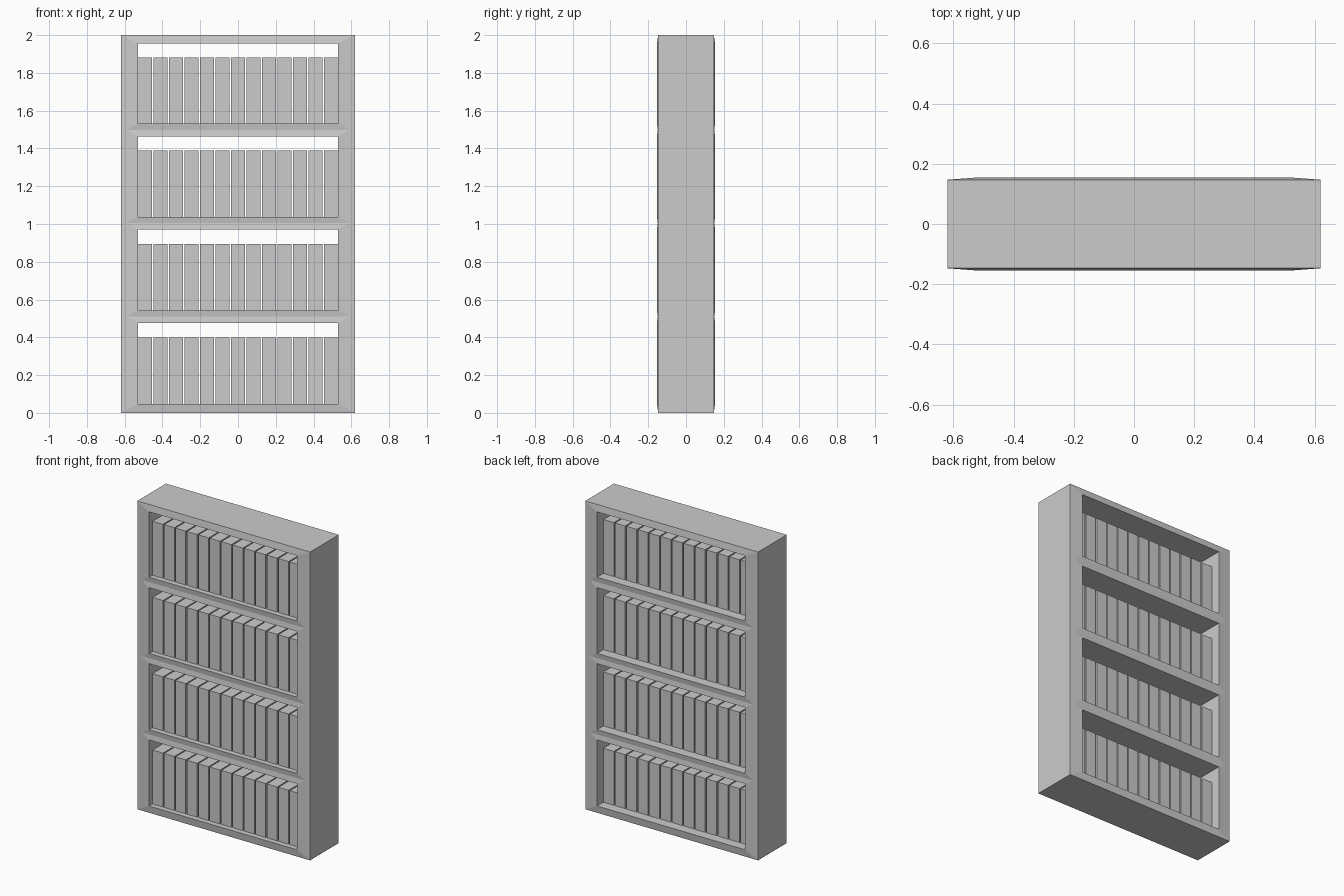
import bpy, bmesh

if "Cube" in bpy.data.objects:
    bpy.data.objects.remove(bpy.data.objects["Cube"])

HW, H = 0.62, 2.0            # outer half width, height
OW = 0.53                    # half width of the openings
YE, YI = 0.147, 0.154        # face depth at outer edge / at opening edge
BAYS = [(0.048, 0.476), (0.543, 0.971), (1.038, 1.464), (1.532, 1.956)]
VX = 0.59                    # where the shelf creases meet the side posts
VY = YE + (YI - YE) * (HW - VX) / (HW - OW)


def finish(bm, name):
    bmesh.ops.remove_doubles(bm, verts=bm.verts, dist=1e-5)
    bmesh.ops.recalc_face_normals(bm, faces=bm.faces)
    mesh = bpy.data.meshes.new(name)
    bm.to_mesh(mesh)
    bm.free()
    obj = bpy.data.objects.new(name, mesh)
    bpy.context.collection.objects.link(obj)
    return obj


def face(bm, pts):
    bm.faces.new([bm.verts.new(p) for p in pts])


# Case: open front and back, sloped face frame with creased shelves
bm = bmesh.new()
creases = [(BAYS[i][1] + BAYS[i + 1][0]) / 2 for i in range(3)]
for f in (-1, 1):
    # side posts
    for s in (-1, 1):
        pts = [(s * HW, f * YE, H), (s * HW, f * YE, 0)]
        for i, (a, b) in enumerate(BAYS):
            pts += [(s * OW, f * YI, a), (s * OW, f * YI, b)]
            if i < 3:
                pts.append((s * VX, f * VY, creases[i]))
        face(bm, pts)
    # bottom rail, top rail and the two slopes of every shelf edge
    strips = [(HW, YE, 0, BAYS[0][0]), (HW, YE, H, BAYS[-1][1])]
    for i, c in enumerate(creases):
        strips += [(VX, VY, c, BAYS[i][1]), (VX, VY, c, BAYS[i + 1][0])]
    for x, y, z0, z1 in strips:
        face(bm, [(-x, f * y, z0), (x, f * y, z0), (OW, f * YI, z1), (-OW, f * YI, z1)])


# outer walls and opening walls running front to back
def tube(w, y, z0, z1):
    loop = [(-w, z0), (w, z0), (w, z1), (-w, z1)]
    for (xa, za), (xb, zb) in zip(loop, loop[1:] + loop[:1]):
        face(bm, [(xa, -y, za), (xb, -y, zb), (xb, y, zb), (xa, y, za)])


tube(HW, YE, 0, H)
for a, b in BAYS:
    tube(OW, YI, a, b)
finish(bm, "bookcase_frame")

# Rows of equal books standing on each shelf
N, BW, BH = 13, 0.074, 0.35
Y0, Y1 = -0.12, 0.09
pitch = (2 * OW - BW - 0.002) / (N - 1)
for row, (a, b) in enumerate(BAYS):
    for k in range(N):
        bm = bmesh.new()
        bmesh.ops.create_cube(bm, size=1)
        bmesh.ops.scale(bm, verts=bm.verts, vec=(BW, Y1 - Y0, BH))
        x = -OW + 0.001 + BW / 2 + k * pitch
        bmesh.ops.translate(bm, verts=bm.verts, vec=(x, (Y0 + Y1) / 2, a + BH / 2))
        finish(bm, f"book_{row + 1}_{k + 1}")
